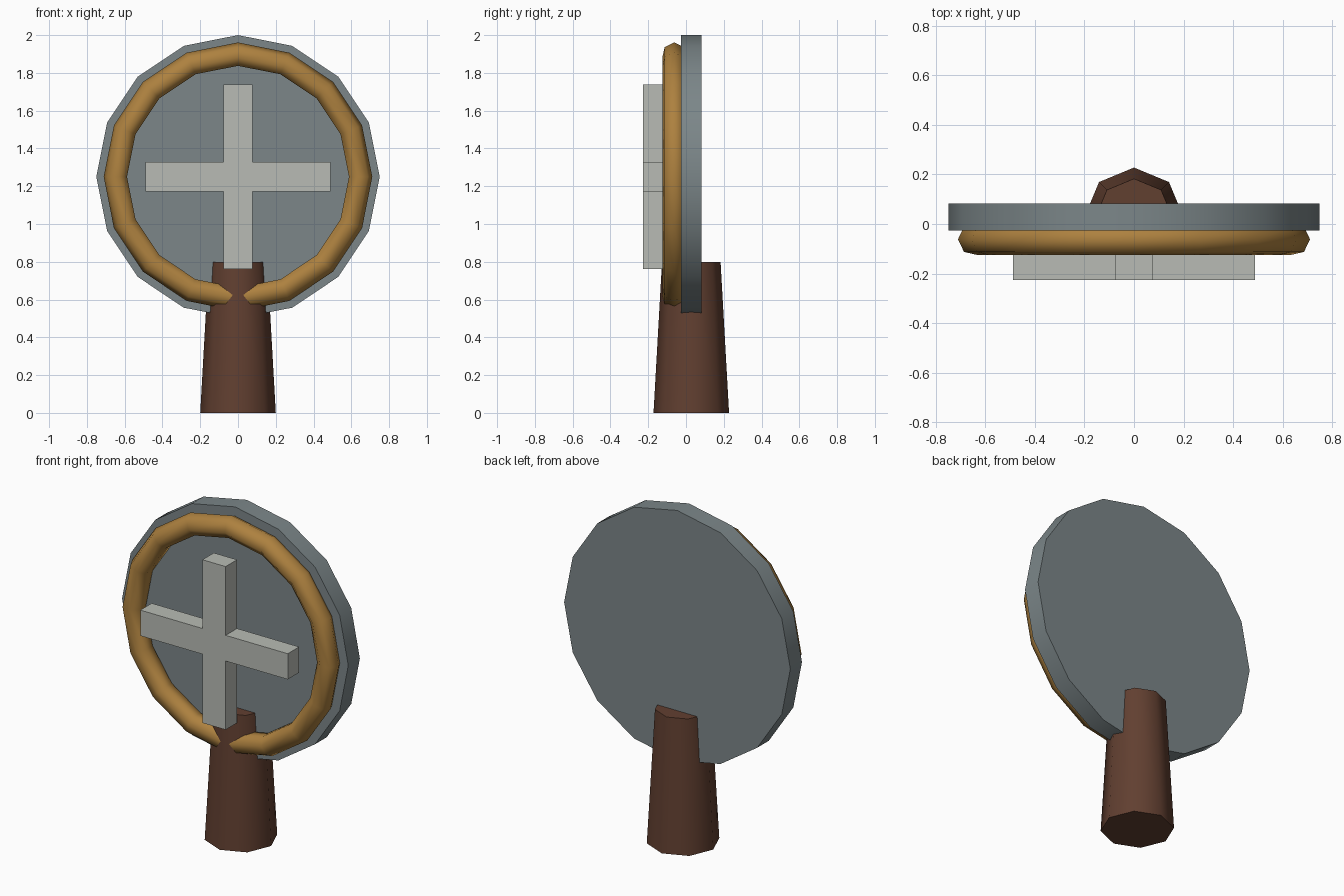
import bpy, bmesh
from math import radians

if "Cube" in bpy.data.objects:
    bpy.data.objects.remove(bpy.data.objects["Cube"])

HUB_Z = 1.25
TURN = (radians(90), 0, 0)


def paint(name, rgb):
    m = bpy.data.materials.new(name)
    m.diffuse_color = (*rgb, 1)
    m.use_nodes = True
    m.node_tree.nodes["Principled BSDF"].inputs["Base Color"].default_value = m.diffuse_color
    return m


def finish(name, mat, smooth=None):
    ob = bpy.context.object
    ob.name = name
    ob.data.materials.append(mat)
    bpy.ops.object.transform_apply(location=False, rotation=True, scale=True)
    if smooth:
        bpy.ops.object.shade_smooth_by_angle(angle=radians(smooth))
    return ob


steel = paint("steel", (0.20, 0.24, 0.25))
gold = paint("gold", (0.42, 0.22, 0.05))
wood = paint("wood", (0.12, 0.05, 0.03))
pale = paint("pale", (0.48, 0.50, 0.46))

# Tapered eight-sided handle
bpy.ops.mesh.primitive_cone_add(vertices=8, radius1=0.2, radius2=0.155,
                                depth=0.8, location=(0, 0.028, 0.4))
finish("handle", wood, 60)

# Upright sixteen-sided disc
bpy.ops.mesh.primitive_cylinder_add(vertices=16, radius=0.75, depth=0.11,
                                    location=(0, 0.028, HUB_Z), rotation=TURN)
finish("disc", steel, 30)

# Ring on the front of the disc
bpy.ops.mesh.primitive_torus_add(major_segments=16, minor_segments=7,
                                 major_radius=0.646, minor_radius=0.065,
                                 location=(0, -0.062, HUB_Z), rotation=TURN)
finish("ring", gold, 60)

# Cross: one outline extruded backwards
a, b = 0.077, 0.489
quarter = [(b, -a), (b, a), (a, a)]
outline = []
for _ in range(4):
    outline += quarter
    quarter = [(-z, x) for x, z in quarter]
bm = bmesh.new()
face = bm.faces.new([bm.verts.new((x, -0.227, z)) for x, z in outline])
ext = bmesh.ops.extrude_face_region(bm, geom=[face], use_keep_orig=True)
verts = [v for v in ext["geom"] if isinstance(v, bmesh.types.BMVert)]
bmesh.ops.translate(bm, verts=verts, vec=(0, 0.108, 0))
bmesh.ops.recalc_face_normals(bm, faces=bm.faces)
mesh = bpy.data.meshes.new("cross")
bm.to_mesh(mesh)
bm.free()
mesh.materials.append(pale)
cross = bpy.data.objects.new("cross", mesh)
cross.location.z = HUB_Z
bpy.context.collection.objects.link(cross)
